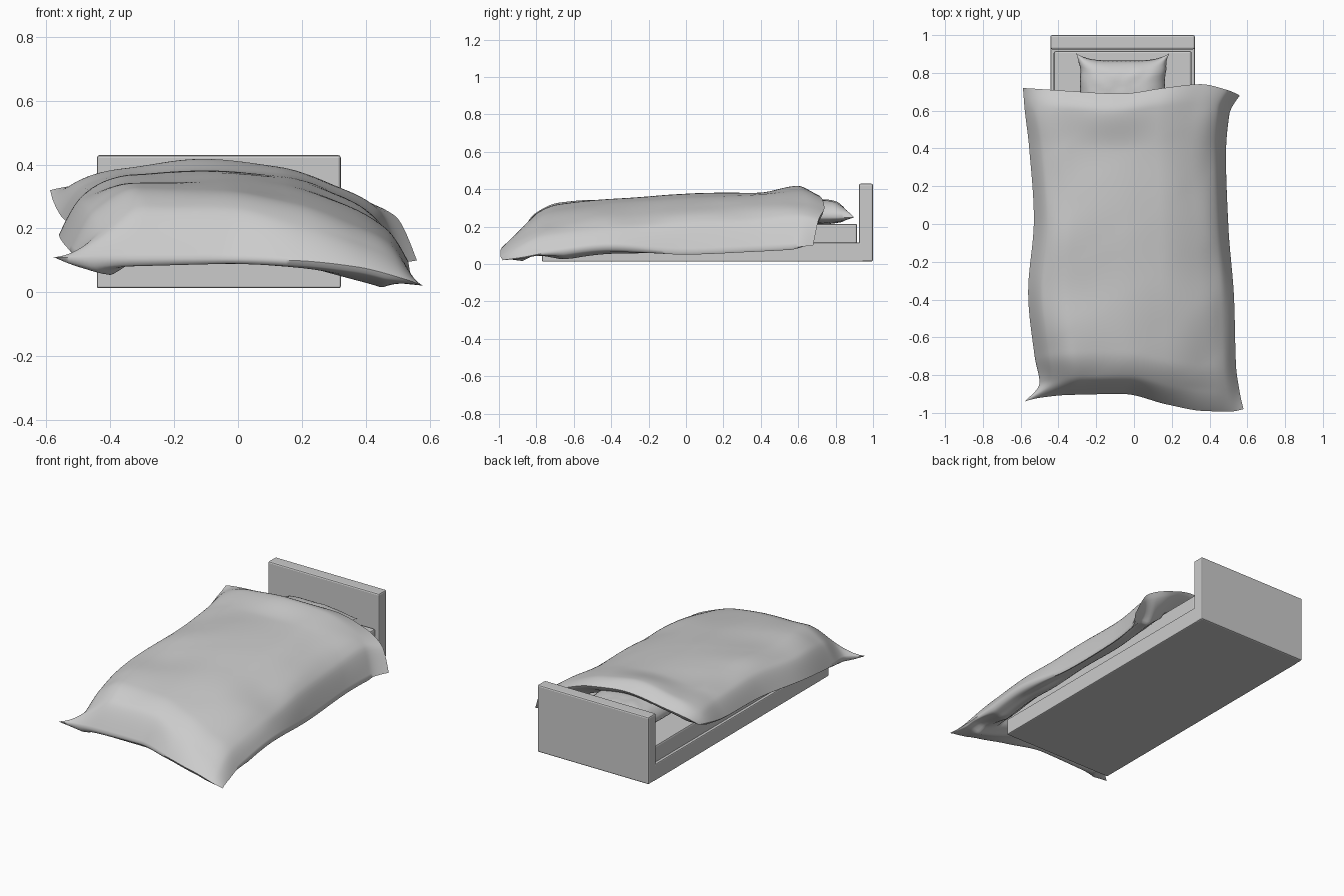
import bpy, bmesh, math
from mathutils import Vector, noise

if "Cube" in bpy.data.objects:
    bpy.data.objects.remove(bpy.data.objects["Cube"])


def box(name, lo, hi, bevel):
    bm = bmesh.new()
    bmesh.ops.create_cube(bm, size=1)
    for v in bm.verts:
        v.co = Vector([(a + b) / 2 + c * (b - a) for a, b, c in zip(lo, hi, v.co)])
    me = bpy.data.meshes.new(name)
    bm.to_mesh(me)
    bm.free()
    ob = bpy.data.objects.new(name, me)
    bpy.context.collection.objects.link(ob)
    m = ob.modifiers.new("bevel", 'BEVEL')
    m.width, m.segments = bevel, 2
    return ob


def interp(xs, ys, x):
    """Smooth curve through the points (xs, ys) without overshoot."""
    n = len(xs)
    d = [(ys[i + 1] - ys[i]) / (xs[i + 1] - xs[i]) for i in range(n - 1)]
    def tan(i):
        if i == 0:
            return d[0] * 1.3
        if i == n - 1:
            return d[-1] * 1.3
        a, b = d[i - 1], d[i]
        return 2 * a * b / (a + b) if a * b > 0 else 0
    i = max(k for k in range(n - 1) if xs[k] <= x + 1e-9)
    h = xs[i + 1] - xs[i]
    t = (x - xs[i]) / h
    return ((2*t**3 - 3*t*t + 1) * ys[i] + (t**3 - 2*t*t + t) * h * tan(i)
            + (3*t*t - 2*t**3) * ys[i + 1] + (t**3 - t*t) * h * tan(i + 1))


def spread(k):
    """Crowd the grid lines a little towards the rim."""
    return .4 * k + .6 * (.5 - .5 * math.cos(math.pi * k))


def cushion(name, nu, nv, top, bottom):
    """Closed pillow shape: top and bottom sheets welded along the rim."""
    bm = bmesh.new()
    for fn, flip in ((top, False), (bottom, True)):
        g = [[bm.verts.new(fn(spread(i / nu), spread(j / nv))) for j in range(nv + 1)]
             for i in range(nu + 1)]
        for i in range(nu):
            for j in range(nv):
                f = [g[i][j], g[i + 1][j], g[i + 1][j + 1], g[i][j + 1]]
                bm.faces.new(f[::-1] if flip else f)
    bmesh.ops.remove_doubles(bm, verts=bm.verts, dist=1e-5)
    for f in bm.faces:
        f.smooth = True
    me = bpy.data.meshes.new(name)
    bm.to_mesh(me)
    bm.free()
    ob = bpy.data.objects.new(name, me)
    bpy.context.collection.objects.link(ob)
    bpy.context.view_layer.objects.active = ob
    ob.select_set(True)
    bpy.ops.object.shade_smooth_by_angle(angle=math.radians(60))
    ob.select_set(False)
    return ob


# Bed frame, headboard and mattress
box("bed_base", (-.442, -.77, .013), (.322, .95, .115), .006)
box("headboard", (-.442, .925, .013), (.322, 1.0, .43), .009)
box("mattress", (-.425, -.755, .10), (.305, .915, .215), .01)


# Pillow with pulled-out corners
def pillow(side):
    def fn(s, t):
        u, v = 2 * s - 1, 2 * t - 1
        puff = max(0, (1 - u**4) * (1 - v**4)) ** .6
        x = -.06 + .225 * u * (1 + .1 * abs(v)**5) + .01 * noise.noise((0, v * 4, 1)) * (1 - v**4)
        y = .67 + .195 * v * (1 + .2 * abs(u)**4)
        z = .25 + puff * (.095 if side > 0 else -.035)
        return Vector((x, y, z + .006 * puff * noise.noise((u * 4, v * 4, 3))))
    return fn


cushion("pillow", 28, 24, pillow(1), pillow(-1))

# Duvet: outline curves plus a small table of heights (rows run foot to head)
S = [0, .07, .2, .45, .65, .82, .94, 1]
T = [0, .06, .14, .35, .58, .81, .94, 1]
LEFT = [-.58, -.50, -.525, -.56, -.53, -.555, -.58, -.588]
RIGHT = [.58, .558, .54, .53, .50, .487, .505, .56]
FOOT = [-.94, -.92, -.905, -.90, -.955, -.99, -.993, -.98]
HEAD = [.72, .715, .705, .69, .72, .74, .71, .68]
Z = [[.11, .108, .105, .105, .10, .08, .045, .02],
     [.115, .20, .27, .265, .21, .16, .10, .035],
     [.13, .26, .325, .32, .28, .22, .15, .06],
     [.18, .30, .345, .352, .33, .27, .20, .10],
     [.21, .32, .365, .375, .36, .30, .22, .065],
     [.24, .33, .375, .385, .375, .32, .24, .08],
     [.29, .345, .385, .418, .395, .33, .26, .09],
     [.32, .335, .35, .375, .36, .30, .24, .10]]


def duvet(bottom):
    def fn(s, t):
        x = (1 - s) * interp(T, LEFT, t) + s * interp(T, RIGHT, t)
        y = (1 - t) * interp(S, FOOT, s) + t * interp(S, HEAD, s)
        z = interp(T, [interp(S, row, s) for row in Z], t)
        su, sv = (min(1, max(0, min(k, 1 - k)) / w) for k, w in ((s, .1), (t, .07)))
        soft = su * sv
        # wandering folds, strongest near the sides
        side = .35 + abs(2 * s - 1) ** 2
        z += soft * side * .02 * noise.noise((x * 3.2 + y, y * 3 - x * 2, 7))
        if bottom:
            # lower sheet bulges under the hem and rests on the mattress
            body = min(1, max(0, t - .1) / .1)
            sag = .11 + .13 * max(0, 1 - t / .2) * (1 - s) + .11 * body * max(0, s - .75) / .25
            low = max(.025 * body + .003, z - sag * soft ** .65)
            rest = .222 - 2.5 * max(0, x - .3, -.42 - x, -.75 - y)
            z = max(low, min(rest, z - .02 * soft)) if soft > 1e-6 else z
        return Vector((x, y, z))
    return fn


cushion("duvet", 72, 100, duvet(False), duvet(True))
